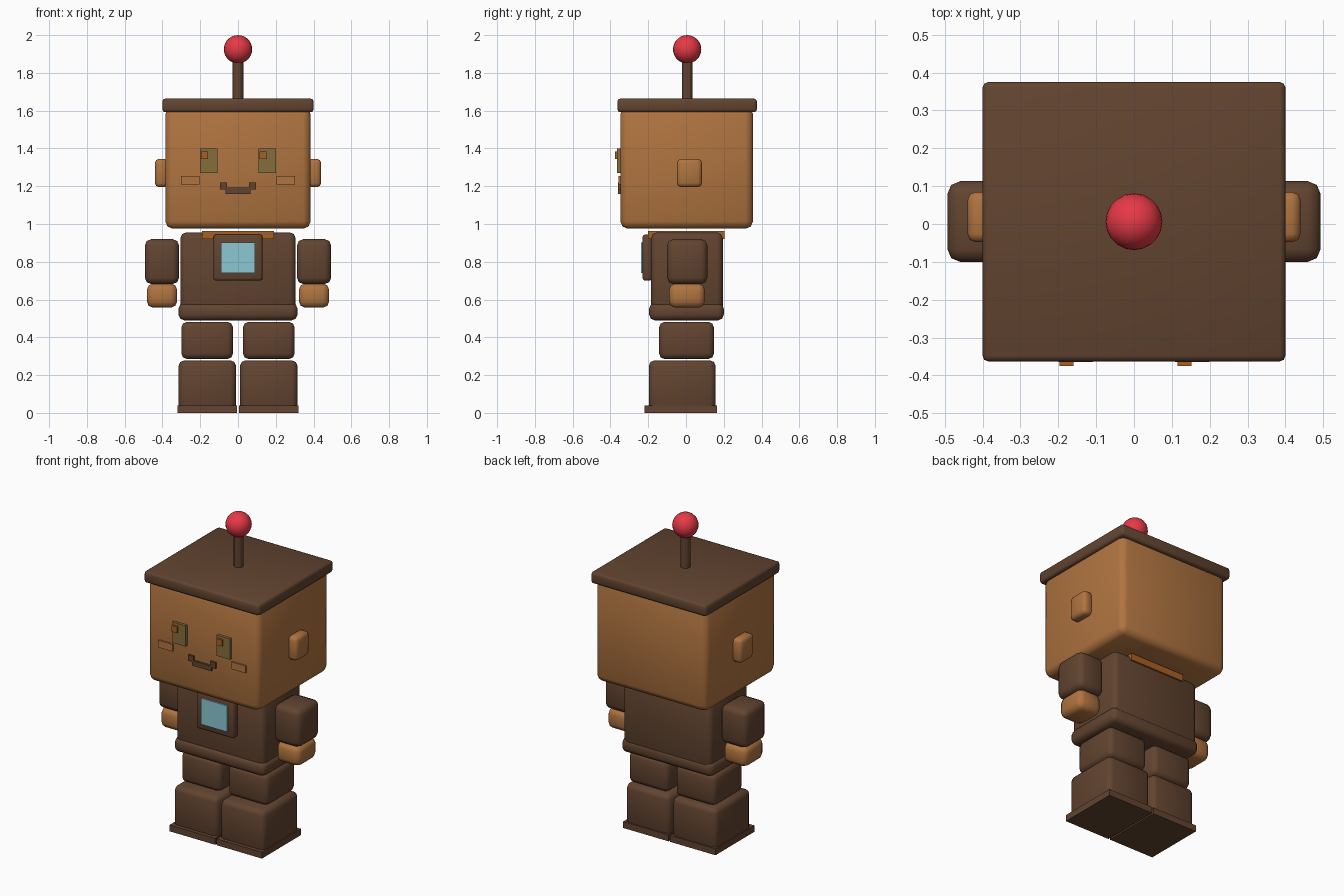
import bpy, bmesh
from mathutils import Matrix, Vector

default = bpy.data.objects.get("Cube")
if default:
    bpy.data.objects.remove(default, do_unlink=True)


def material(name, r, g, b):
    """Flat material from display colour values, converted to linear."""
    linear = [((c / 255 + 0.055) / 1.055) ** 2.4 for c in (r, g, b)] + [1.0]
    mat = bpy.data.materials.new(name)
    mat.use_nodes = True
    mat.diffuse_color = linear
    mat.node_tree.nodes["Principled BSDF"].inputs["Base Color"].default_value = linear
    return mat


DARK = material("dark brown", 98, 68, 48)
TAN = material("tan", 176, 116, 64)
ORANGE = material("burnt orange", 168, 96, 38)
OLIVE = material("olive", 132, 110, 60)
RED = material("red", 230, 57, 70)
BLUE = material("pale blue", 140, 200, 212)


def finish(name, bm, mat, smooth=True):
    mesh = bpy.data.meshes.new(name)
    bm.to_mesh(mesh)
    bm.free()
    mesh.materials.append(mat)
    obj = bpy.data.objects.new(name, mesh)
    bpy.context.collection.objects.link(obj)
    if smooth:
        mesh.shade_smooth()
    return obj


def box(name, x, y, z, mat, bevel=0.0):
    """Box from its (min, max) range on each axis, with rounded edges."""
    bm = bmesh.new()
    bmesh.ops.create_cube(bm, size=1)
    size = Vector([r[1] - r[0] for r in (x, y, z)])
    centre = Vector([(r[0] + r[1]) / 2 for r in (x, y, z)])
    bm.transform(Matrix.Translation(centre) @ Matrix.Diagonal(size).to_4x4())
    if bevel:
        bmesh.ops.bevel(bm, geom=bm.edges[:], offset=bevel, segments=2,
                        profile=0.5, affect='EDGES')
    return finish(name, bm, mat, bevel > 0)


def pair(name, x, y, z, mat, bevel=0.0):
    """The same box on the left (+x) and right (-x)."""
    box("left_" + name, x, y, z, mat, bevel)
    box("right_" + name, (-x[1], -x[0]), y, z, mat, bevel)


# Head and flat lid
box("head", (-0.385, 0.385), (-0.348, 0.355), (0.975, 1.62), TAN, 0.04)
box("lid", (-0.4, 0.4), (-0.363, 0.375), (1.592, 1.664), DARK, 0.015)
pair("ear", (0.37, 0.44), (-0.048, 0.085), (1.195, 1.345), TAN, 0.022)

# Antenna
bm = bmesh.new()
bmesh.ops.create_cone(bm, cap_ends=True, segments=12, radius1=0.028, radius2=0.028,
                      depth=0.24, matrix=Matrix.Translation((0, 0.006, 1.76)))
finish("antenna_rod", bm, DARK, False)
bm = bmesh.new()
bmesh.ops.create_uvsphere(bm, u_segments=20, v_segments=14, radius=0.075,
                          matrix=Matrix.Translation((0, 0.006, 1.925)))
finish("antenna_ball", bm, RED)

# Face
pair("eye", (0.108, 0.2), (-0.365, -0.34), (1.27, 1.4), OLIVE)
for side, x in (("left", 0.115), ("right", -0.197)):
    box(side + "_eye_glint", (x, x + 0.037), (-0.375, -0.36), (1.343, 1.383), ORANGE)
pair("cheek", (0.205, 0.303), (-0.358, -0.34), (1.21, 1.255), TAN)
box("mouth_bar", (-0.067, 0.067), (-0.36, -0.34), (1.16, 1.192), DARK)
pair("mouth_corner", (0.058, 0.095), (-0.36, -0.34), (1.183, 1.22), DARK)

# Torso
box("collar", (-0.19, 0.19), (-0.2, 0.205), (0.92, 0.963), ORANGE)
box("torso", (-0.305, 0.305), (-0.185, 0.195), (0.5, 0.955), DARK, 0.03)
box("belt", (-0.315, 0.315), (-0.195, 0.2), (0.49, 0.582), DARK, 0.03)
box("chest_panel", (-0.13, 0.13), (-0.23, -0.18), (0.7, 0.945), DARK, 0.014)
box("chest_screen", (-0.09, 0.09), (-0.239, -0.225), (0.74, 0.903), BLUE)

# Arms
pair("arm", (0.312, 0.493), (-0.1, 0.113), (0.682, 0.92), DARK, 0.034)
pair("hand", (0.322, 0.483), (-0.09, 0.1), (0.557, 0.685), TAN, 0.034)

# Legs and boots
pair("leg", (0.026, 0.3), (-0.143, 0.148), (0.285, 0.482), DARK, 0.03)
pair("boot", (0.01, 0.315), (-0.197, 0.157), (0.01, 0.278), DARK, 0.03)
pair("sole", (0.005, 0.32), (-0.22, 0.165), (0.0, 0.04), DARK)
